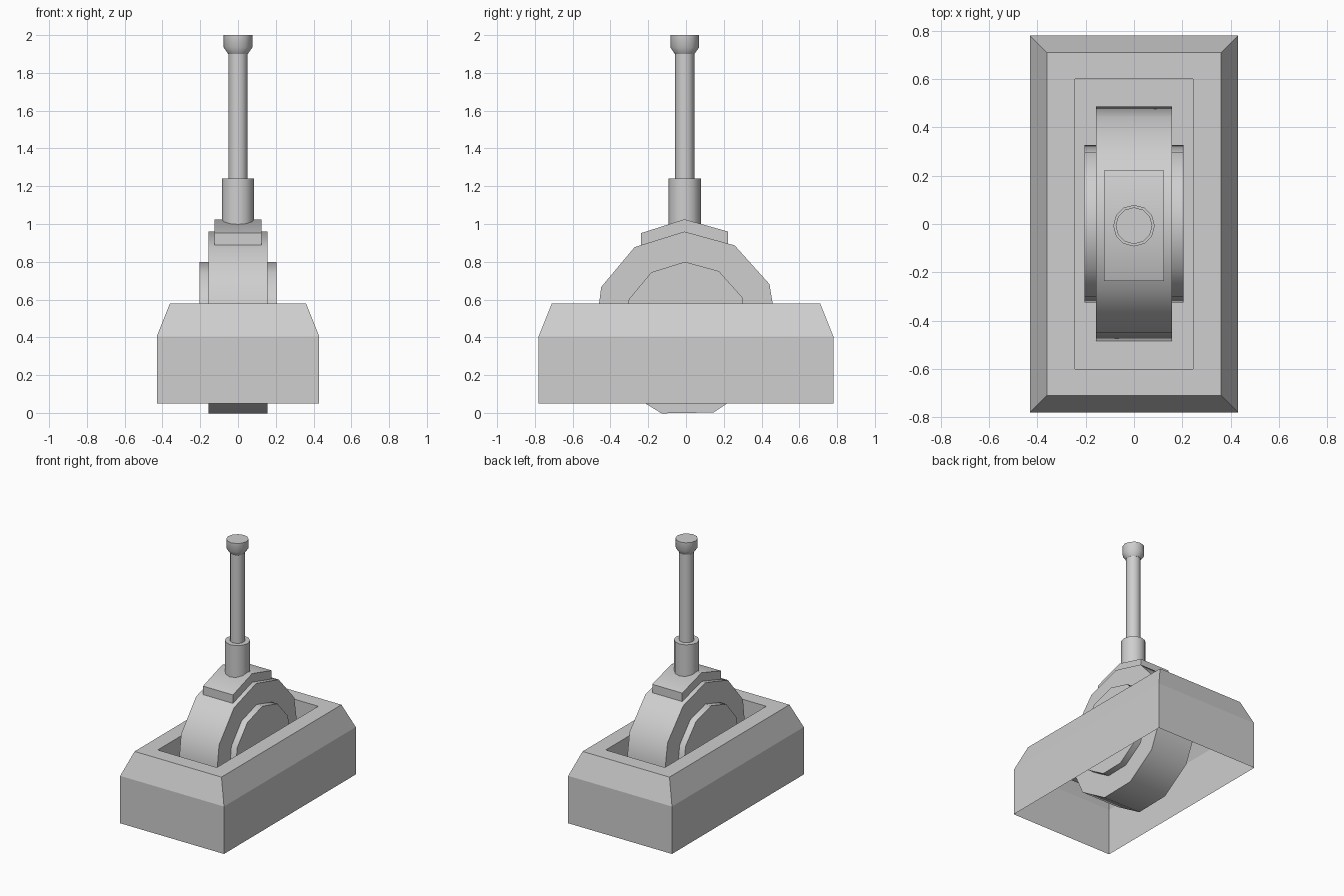
import bpy
import bmesh
from math import sin, cos, pi, radians

cube = bpy.data.objects.get("Cube")
if cube:
    bpy.data.objects.remove(cube, do_unlink=True)

grey = bpy.data.materials.new("plain grey")
grey.use_nodes = True
grey.diffuse_color = (0.62, 0.62, 0.62, 1)
grey.node_tree.nodes["Principled BSDF"].inputs["Base Color"].default_value = grey.diffuse_color


def finish(name, bm, smooth=None):
    """Turn a bmesh into a named grey object, optionally smooth shaded."""
    mesh = bpy.data.meshes.new(name)
    bm.to_mesh(mesh)
    bm.free()
    mesh.materials.append(grey)
    obj = bpy.data.objects.new(name, mesh)
    bpy.context.collection.objects.link(obj)
    if smooth:
        bpy.ops.object.select_all(action='DESELECT')
        obj.select_set(True)
        bpy.context.view_layer.objects.active = obj
        bpy.ops.object.shade_smooth_by_angle(angle=radians(smooth))
    return obj


def loft(bm, rings, cap_end=False, cap_start=False):
    """Join rings of points with quads."""
    loops = [[bm.verts.new(p) for p in ring] for ring in rings]
    n = len(loops[0])
    for a, b in zip(loops, loops[1:]):
        for i in range(n):
            j = (i + 1) % n
            bm.faces.new((a[i], a[j], b[j], b[i]))
    if cap_start:
        bm.faces.new(loops[0][::-1])
    if cap_end:
        bm.faces.new(loops[-1])


def slab(name, profile, half_width, smooth):
    """Extrude a (y, z) profile evenly to both sides of x = 0."""
    bm = bmesh.new()
    loft(bm, [[(x, y, z) for y, z in profile] for x in (-half_width, half_width)], True, True)
    bmesh.ops.recalc_face_normals(bm, faces=bm.faces)
    return finish(name, bm, smooth)


def turned(name, profile, sides=12, y0=-0.007):
    """Upright round part from (radius, z) pairs."""
    bm = bmesh.new()
    rings = [[(r * cos(2 * pi * i / sides), y0 + r * sin(2 * pi * i / sides), z)
              for i in range(sides)] for r, z in profile]
    loft(bm, rings, True, True)
    return finish(name, bm, 40)


def wheel_profile(radius, sides=11, centre_z=0.47, turn=radians(1)):
    return [(radius * sin(2 * pi * i / sides - turn),
             centre_z + radius * cos(2 * pi * i / sides - turn)) for i in range(sides)]


def rectangle(hx, hy, z):
    return [(-hx, -hy, z), (hx, -hy, z), (hx, hy, z), (-hx, hy, z)]


# Housing: thin shell open below, chamfered top, sunken well
bm = bmesh.new()
loft(bm, [rectangle(0.43, 0.78, 0.05), rectangle(0.43, 0.78, 0.405),
          rectangle(0.36, 0.71, 0.58), rectangle(0.245, 0.6, 0.58),
          rectangle(0.245, 0.6, 0.38)], cap_end=True)
finish("housing", bm)

# Pivot wheel with a raised hub on both sides
slab("wheel", wheel_profile(0.49), 0.157, 40)
slab("hub", wheel_profile(0.33), 0.205, 40)

# Saddle that sits on the wheel
slab("saddle", [(-0.237, 0.86), (0.222, 0.86), (0.222, 0.96),
                (-0.008, 1.025), (-0.237, 0.952)], 0.124, 40)

# Lever handle
turned("lever_socket", [(0.086, 0.97), (0.086, 1.24)])
turned("lever_shaft", [(0.051, 1.2), (0.051, 1.92)])
turned("lever_knob", [(0.052, 1.9), (0.076, 1.935), (0.076, 2.0)])
